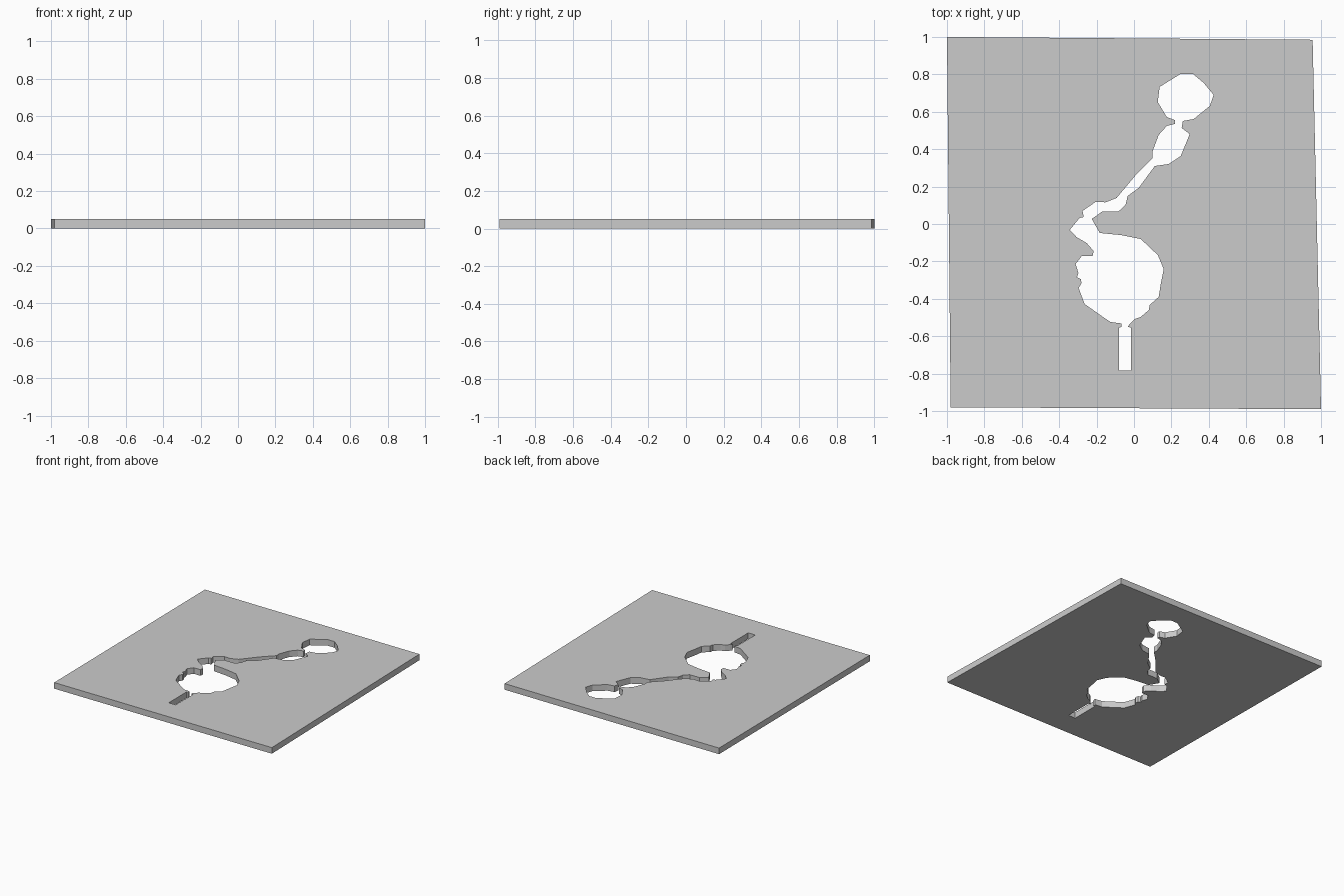
import bpy, bmesh

THICK = 0.05

# slightly skewed outer edge of the board
border = [(-1, 1), (0.955, 0.985), (1, -0.99), (-0.98, -0.98)]

# narrow straight slot at the front
slot = [(-0.016, -0.783), (-0.08, -0.783), (-0.08, -0.553)]

# left side of the large opening, going back
basin_left = [(-0.066, -0.551), (-0.066, -0.532), (-0.125, -0.524), (-0.157, -0.503),
              (-0.264, -0.428), (-0.296, -0.342), (-0.28, -0.316), (-0.285, -0.294),
              (-0.305, -0.285), (-0.297, -0.262), (-0.312, -0.214), (-0.28, -0.172),
              (-0.221, -0.172), (-0.216, -0.144), (-0.253, -0.102), (-0.307, -0.07),
              (-0.344, -0.032), (-0.291, 0.032), (-0.269, 0.037), (-0.275, 0.07)]

# left side of the winding channel
channel_left = [(-0.205, 0.118), (-0.152, 0.116), (-0.093, 0.139), (0.014, 0.267),
                (0.1, 0.353), (0.1, 0.39), (0.132, 0.476), (0.175, 0.524), (0.218, 0.535)]

# small round opening at the far end
end_pool = [(0.218, 0.556), (0.175, 0.572), (0.127, 0.652), (0.137, 0.733), (0.25, 0.803),
            (0.314, 0.803), (0.373, 0.754), (0.426, 0.69), (0.405, 0.631),
            (0.319, 0.561), (0.261, 0.551)]

# right side of the channel, coming forward
channel_right = [(0.255, 0.513), (0.298, 0.481), (0.25, 0.364), (0.186, 0.321), (0.111, 0.31),
                 (0.025, 0.193), (-0.034, 0.15), (-0.045, 0.102), (-0.082, 0.068),
                 (-0.168, 0.068), (-0.226, 0.027)]

# right side of the large opening
basin_right = [(-0.183, -0.048), (-0.071, -0.059), (0.036, -0.08), (0.127, -0.166),
               (0.159, -0.241), (0.143, -0.321), (0.132, -0.39), (0.084, -0.433),
               (0.079, -0.46), (0.036, -0.497), (0.004, -0.508), (-0.023, -0.535),
               (-0.034, -0.551), (-0.016, -0.553)]

opening = slot + basin_left + channel_left + end_pool + channel_right + basin_right


def add_loop(bm, pts):
    vs = [bm.verts.new((x, y, 0)) for x, y in pts]
    return [bm.edges.new((vs[i], vs[(i + 1) % len(vs)])) for i in range(len(vs))]


# flat board with the opening, extruded to its thickness
bm = bmesh.new()
edges = add_loop(bm, border) + add_loop(bm, opening)
bmesh.ops.triangle_fill(bm, edges=edges, use_beauty=True, normal=(0, 0, 1))
res = bmesh.ops.extrude_face_region(bm, geom=bm.faces[:], use_keep_orig=True)
top = [g for g in res["geom"] if isinstance(g, bmesh.types.BMVert)]
bmesh.ops.translate(bm, verts=top, vec=(0, 0, THICK))
bmesh.ops.recalc_face_normals(bm, faces=bm.faces[:])
mesh = bpy.data.meshes.new("board")
bm.to_mesh(mesh)
bm.free()
bpy.context.collection.objects.link(bpy.data.objects.new("board", mesh))
